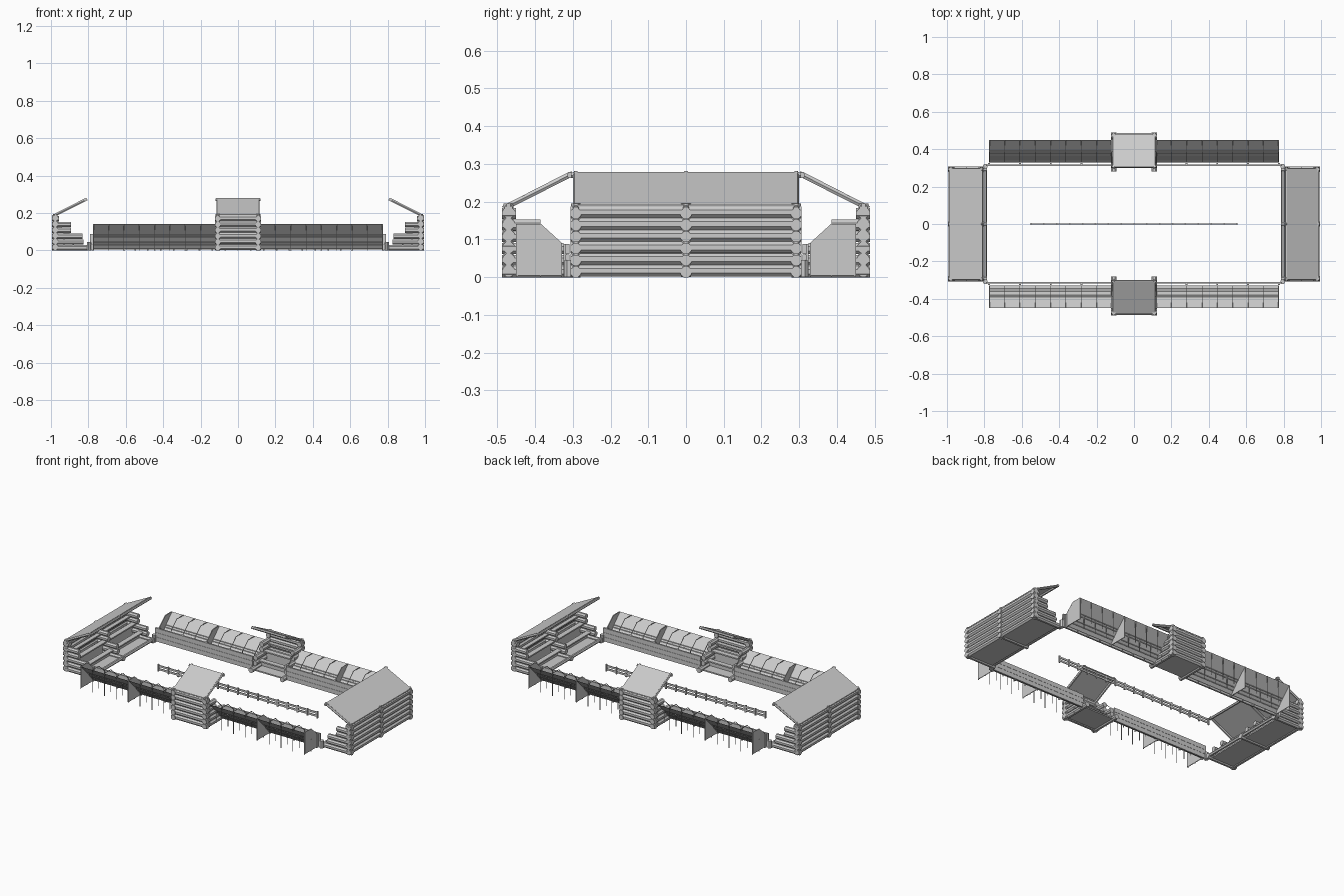
import bpy, bmesh, math
from mathutils import Vector, Matrix

if "Cube" in bpy.data.objects:
    bpy.data.objects.remove(bpy.data.objects["Cube"])


def bar(bm, a, b, r, sides=4):
    """Prism running from a to b."""
    a, b = Vector(a), Vector(b)
    d = b - a
    q = d.to_track_quat('Z', 'Y').to_matrix().to_4x4()
    m = Matrix.Translation((a + b) / 2) @ q @ Matrix.Rotation(math.pi / sides, 4, 'Z')
    bmesh.ops.create_cone(bm, cap_ends=True, segments=sides, radius1=r, radius2=r,
                          depth=d.length, matrix=m)


def box(bm, x0, x1, y0, y1, z0, z1):
    m = Matrix.Translation(((x0 + x1) / 2, (y0 + y1) / 2, (z0 + z1) / 2))
    m = m @ Matrix.Diagonal((x1 - x0, y1 - y0, z1 - z0, 1))
    bmesh.ops.create_cube(bm, size=1, matrix=m)


def prism(bm, profile, x0, x1):
    """Closed (y, z) profile extruded along x."""
    f = bm.faces.new([bm.verts.new((x0, y, z)) for y, z in profile])
    ex = bmesh.ops.extrude_face_region(bm, geom=[f])
    bmesh.ops.translate(bm, vec=(x1 - x0, 0, 0),
                        verts=[v for v in ex['geom'] if isinstance(v, bmesh.types.BMVert)])
    bmesh.ops.recalc_face_normals(bm, faces=bm.faces[:])


def finish(bm, name, angle=0):
    me = bpy.data.meshes.new(name)
    bm.to_mesh(me)
    bm.free()
    ob = bpy.data.objects.new(name, me)
    ob.rotation_euler.z = angle
    bpy.context.collection.objects.link(ob)


def log_stand(name, hw, ribs, front, angle):
    """Roofed log stand facing -y, back wall at front + 0.175."""
    back = front + 0.17
    # back wall logs
    bm = bmesh.new()
    for i in range(6):
        z = 0.017 + i * 0.031
        bar(bm, (-hw - 0.014, back, z), (hw + 0.014, back, z), 0.0165, 8)
    finish(bm, name + "_back_wall", angle)
    # stepped side walls, logs crossing the back wall
    bm = bmesh.new()
    reach = [0.19, 0.15, 0.145, 0.085, 0.085, 0.02]
    for x in ribs:
        for i, n in enumerate(reach):
            z = 0.014 + i * 0.031
            bar(bm, (x, back + 0.018, z), (x, back - n, z), 0.0155, 8)
        bar(bm, (x, back, 0), (x, back, 0.195), 0.014, 8)
    finish(bm, name + "_side_walls", angle)
    # stepped seats
    bm = bmesh.new()
    box(bm, -hw, hw, front + 0.005, back, 0.006, 0.014)
    for y, z in ((0.045, 0.055), (0.095, 0.095), (0.135, 0.13)):
        box(bm, -hw, hw, front + y, front + y + 0.032, z - 0.008, z)
        box(bm, -hw, hw, front + y + 0.026, front + y + 0.032, 0.012, z - 0.008)
    finish(bm, name + "_benches", angle)
    # sloping roof and its rafters
    bm = bmesh.new()
    y0, y1 = front + 0.01, back + 0.012
    prism(bm, [(y0, 0.274), (y1, 0.186), (y1, 0.191), (y0, 0.279)], -hw, hw)
    finish(bm, name + "_roof", angle)
    bm = bmesh.new()
    for x in ribs:
        bar(bm, (x, back + 0.014, 0.182), (x, front, 0.275), 0.008, 6)
    bar(bm, (-hw - 0.012, front + 0.008, 0.27), (hw + 0.012, front + 0.008, 0.27), 0.008, 6)
    bar(bm, (-hw - 0.012, back, 0.184), (hw + 0.012, back, 0.184), 0.011, 6)
    finish(bm, name + "_rafters", angle)


def side_gallery(name, angle):
    profile = [(0.33, 0.005), (0.45, 0.005), (0.45, 0.14), (0.385, 0.14), (0.33, 0.09)]
    seats = [(0.33, 0.01), (0.345, 0.03), (0.36, 0.045), (0.38, 0.07), (0.39, 0.08), (0.45, 0.14)]
    panels, sheet, frame = bmesh.new(), bmesh.new(), bmesh.new()
    for s in (-1, 1):
        # dividing panels
        for x in (0.445, 0.773):
            prism(panels, profile, s * x - 0.002, s * x + 0.002)
        # one-sided sloping seating, facing the arena
        xa, xb = sorted((s * 0.115, s * 0.775))
        for (ya, za), (yb, zb) in zip(seats, seats[1:]):
            sheet.faces.new([sheet.verts.new(p) for p in
                             ((xa, ya, za), (xb, ya, za), (xb, yb, zb), (xa, yb, zb))])
        for y, z in seats[1:5]:
            bar(frame, (xa, y, z), (xb, y, z), 0.002)
        # hoops and posts
        for i in range(9):
            x = s * (0.118 + i * 0.082)
            bar(frame, (x, 0.33, 0.09), (x, 0.385, 0.14), 0.002)
            bar(frame, (x, 0.385, 0.14), (x, 0.45, 0.14), 0.002)
            for y, z in ((0.33, 0.09), (0.385, 0.075), (0.447, 0.138)):
                bar(frame, (x, y, 0), (x, y, z), 0.002)
    finish(panels, name + "_dividers", angle)
    finish(sheet, name + "_seating", angle)
    finish(frame, name + "_frame", angle)
    # arena fence in front of the gallery
    bm = bmesh.new()
    for s in (-1, 1):
        xa, xb = sorted((s * 0.115, s * 0.79))
        for z in (0.005, 0.033, 0.061):
            box(bm, xa, xb, 0.309, 0.319, z, z + 0.027)
        for x in (0.28, 0.445, 0.61, 0.775):
            box(bm, s * x - 0.005, s * x + 0.005, 0.317, 0.325, 0, 0.088)
        bar(bm, (s * 0.795, 0.31, 0), (s * 0.795, 0.31, 0.045), 0.013, 8)
    finish(bm, name + "_fence", angle)


for side, a in (("back", 0), ("front", math.pi)):
    side_gallery(side + "_gallery", a)
    log_stand(side + "_box", 0.108, (-0.108, 0.108), 0.30, a)
for side, a in (("left", math.pi / 2), ("right", -math.pi / 2)):
    log_stand(side + "_stand", 0.292, (-0.292, 0, 0.292), 0.807, a)
    # low sill in front of each end stand
    bm = bmesh.new()
    bar(bm, (-0.31, 0.797, 0.018), (0.31, 0.797, 0.018), 0.010, 6)
    finish(bm, side + "_sill", a)

# centre barrier
bm = bmesh.new()
for z in (0.013, 0.033):
    box(bm, -0.555, 0.552, -0.002, 0.002, z - 0.006, z + 0.006)
for i in range(17):
    x = -0.55 + i * 0.06875
    box(bm, x - 0.004, x + 0.004, -0.005, 0.005, 0, 0.043)
finish(bm, "centre_barrier")
